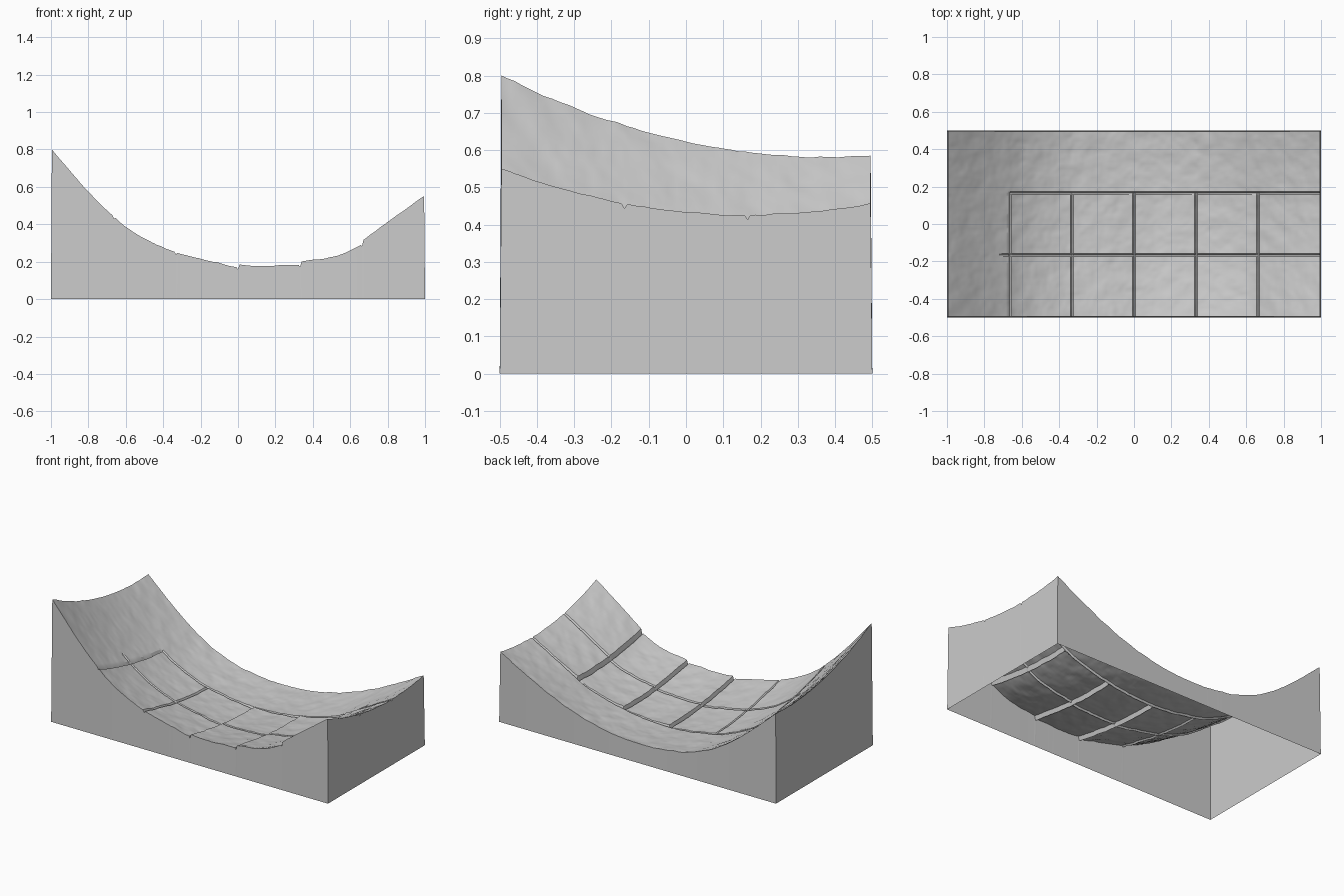
import bpy
import bmesh
from math import floor
from mathutils import Vector, noise

if "Cube" in bpy.data.objects:
    bpy.data.objects.remove(bpy.data.objects["Cube"], do_unlink=True)

# One plain grey for the whole block
grey = bpy.data.materials.new("stone_grey")
grey.use_nodes = True
COLOR = (0.6, 0.6, 0.6, 1)
grey.diffuse_color = COLOR
grey.node_tree.nodes["Principled BSDF"].inputs["Base Color"].default_value = COLOR

# Heights of the front and back rims, evenly spaced from x = -1 to x = 1
FRONT = [0.80, 0.57, 0.385, 0.275, 0.215, 0.178, 0.18, 0.205, 0.26, 0.41, 0.55]
BACK = [0.585, 0.41, 0.265, 0.175, 0.135, 0.125, 0.14, 0.185, 0.255, 0.35, 0.457]
HALF_X, HALF_Y = 1.0, 0.5
COLUMNS = [i / 3 for i in range(-2, 3)]
ROWS = [-1 / 6, 1 / 6]
GAP = 0.008


def curve(points, x):
    """Smooth curve through evenly spaced heights."""
    last = len(points) - 1
    s = (x + 1) / 2 * last
    i = min(max(floor(s), 0), last - 1)
    t = s - i
    b, c = points[i], points[i + 1]
    a = points[i - 1] if i > 0 else 2 * b - c
    d = points[i + 2] if i + 2 <= last else 2 * c - b
    return b + t * (c - a + t * (2 * a - 5 * b + 4 * c - d + t * (3 * (b - c) + d - a))) / 2


def groove(distance):
    return max(0, 1 - abs(distance) / GAP)


def height(x, y):
    """Curved trough with small bumps, slab joints and slight slab steps."""
    v = y + 0.5
    z = curve(FRONT, x) * (1 - v) + curve(BACK, x) * v
    z -= (0.04 + 0.03 * x * x) * (1 - 4 * y * y)
    z += 0.004 * noise.noise(Vector((x * 14, y * 14, 0)))
    z += 0.002 * noise.noise(Vector((x * 40, y * 40, 3)))
    cut = 0
    for row, start in zip(ROWS, (-0.72, -0.67)):
        if x > start:
            cut = max(cut, groove(y - row))
    if y < ROWS[1]:
        for column in COLUMNS:
            cut = max(cut, groove(x - column))
            if column >= 0:
                side = 1 if x > column else -1
                z += 0.008 * side * max(0, 1 - abs(x - column) / 0.12)
    return z - 0.012 * cut


def samples(half, step, joints):
    """Even grid lines with extra ones hugging each joint."""
    count = round(2 * half / step)
    values = [-half + i * step for i in range(count + 1)]
    values = [a for a in values if all(abs(a - j) > GAP * 1.3 for j in joints)]
    values += [j + k * GAP for j in joints for k in (-1, 0, 1)]
    return sorted(values)


def make_object(name, bm):
    bmesh.ops.recalc_face_normals(bm, faces=bm.faces)
    mesh = bpy.data.meshes.new(name)
    bm.to_mesh(mesh)
    bm.free()
    mesh.materials.append(grey)
    obj = bpy.data.objects.new(name, mesh)
    bpy.context.collection.objects.link(obj)
    return obj


xs = samples(HALF_X, 0.0125, COLUMNS)
ys = samples(HALF_Y, 0.0125, ROWS)


def rim_point(x, y):
    """Top point, drawn in slightly so the walls lean inwards."""
    return Vector((x * 0.995, y * 0.991, height(x, y)))


# Curved top surface
bm = bmesh.new()
grid = [[bm.verts.new(rim_point(x, y)) for x in xs] for y in ys]
for low, high in zip(grid, grid[1:]):
    for i in range(len(xs) - 1):
        bm.faces.new((low[i], low[i + 1], high[i + 1], high[i]))
top = make_object("curved_slab_surface", bm)
for face in top.data.polygons:
    face.use_smooth = True
if top.data.polygons[0].normal.z < 0:
    top.data.flip_normals()
bpy.context.view_layer.objects.active = top
top.select_set(True)
bpy.ops.object.shade_smooth_by_angle(angle=0.5)

# Four side walls around an open base
bm = bmesh.new()
outline = [(x, -HALF_Y) for x in xs] + [(HALF_X, y) for y in ys[1:]]
outline += [(x, HALF_Y) for x in xs[-2::-1]] + [(-HALF_X, y) for y in ys[-2:0:-1]]
upper = [bm.verts.new(rim_point(x, y)) for x, y in outline]
lower = [bm.verts.new((x, y, 0)) for x, y in outline]
for i in range(len(outline)):
    j = (i + 1) % len(outline)
    bm.faces.new((lower[i], lower[j], upper[j], upper[i]))
make_object("side_walls", bm)
